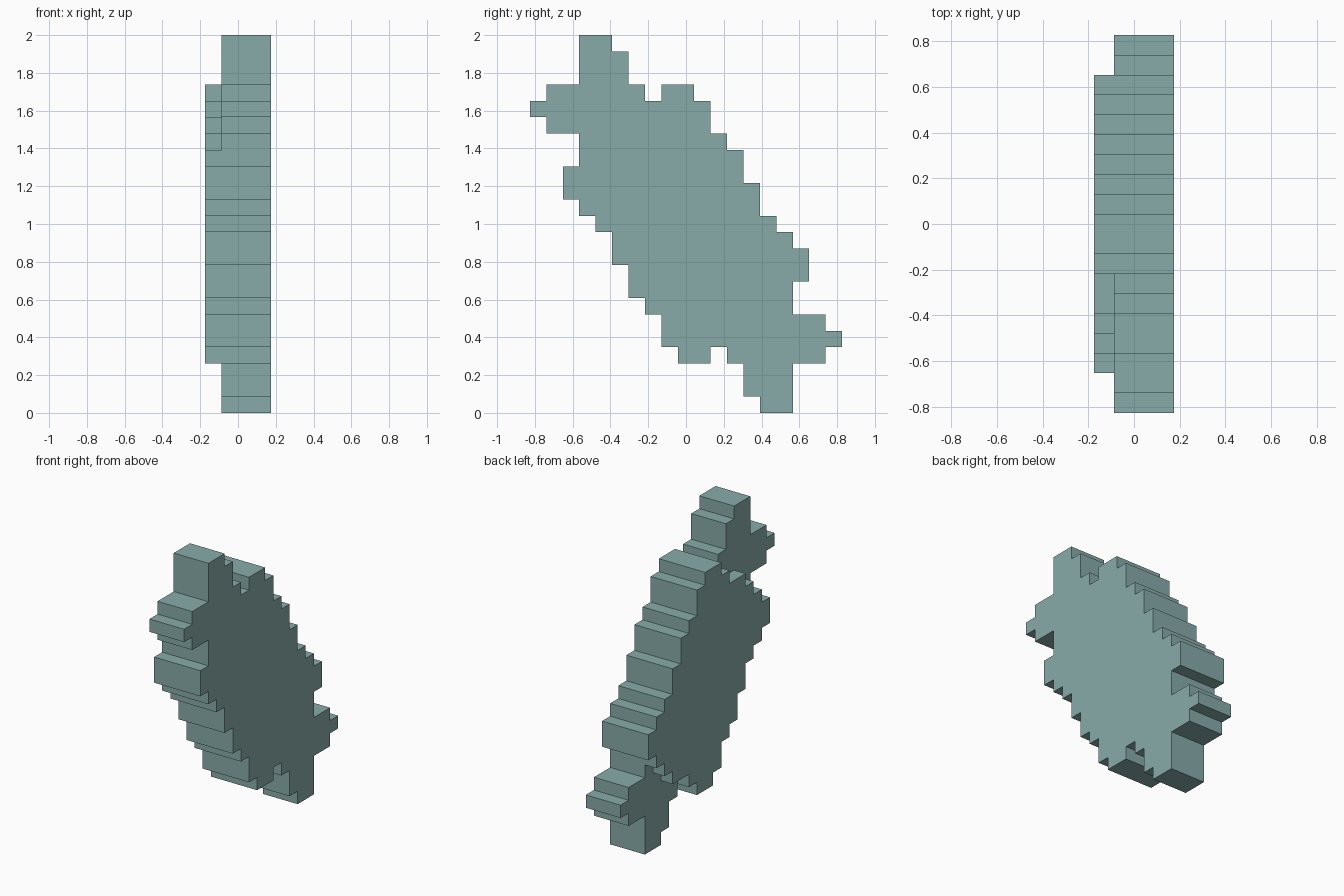
import bpy, bmesh

if "Cube" in bpy.data.objects:
    bpy.data.objects.remove(bpy.data.objects["Cube"])

U = 2 / 23  # size of one block

teal = bpy.data.materials.new("muted teal")
teal.diffuse_color = (0.242, 0.407, 0.402, 1)
teal.use_nodes = True
teal.node_tree.nodes["Principled BSDF"].inputs["Base Color"].default_value = teal.diffuse_color


def turn(points):
    """Half turn about the middle of the plate (19 x 23 blocks)."""
    return [(19 - a, 23 - b) for a, b in points]


def plate(name, outline, x0, x1):
    """Extrude a (y, z) block outline from x0 to x1."""
    bm = bmesh.new()
    verts = [bm.verts.new((x0 * U, (a - 9.5) * U, b * U)) for a, b in outline]
    face = bm.faces.new(verts)
    ext = bmesh.ops.extrude_face_region(bm, geom=[face])
    moved = [g for g in ext["geom"] if isinstance(g, bmesh.types.BMVert)]
    bmesh.ops.translate(bm, verts=moved, vec=((x1 - x0) * U, 0, 0))
    bmesh.ops.recalc_face_normals(bm, faces=bm.faces)
    me = bpy.data.meshes.new(name)
    bm.to_mesh(me)
    bm.free()
    me.materials.append(teal)
    ob = bpy.data.objects.new(name, me)
    bpy.context.collection.objects.link(ob)
    return ob


# Stepped oval body, four blocks thick: one half, repeated by a half turn
half = [(2, 13), (2, 15), (3, 15), (3, 16), (4, 16), (4, 17), (5, 17), (5, 18),
        (7, 18), (7, 19), (8, 19), (8, 20), (10, 20), (10, 19), (11, 19),
        (11, 17), (12, 17), (12, 16), (13, 16), (13, 14), (14, 14), (14, 12),
        (15, 12), (15, 11), (16, 11), (16, 10)]
plate("oval_body", half + turn(half), -2, 2)

# Pronged ends, three blocks thick, fitted against the body's steps
prong = [(3, 16), (3, 17), (1, 17), (1, 18), (0, 18), (0, 19), (1, 19), (1, 20),
         (3, 20), (3, 23), (5, 23), (5, 22), (6, 22), (6, 20), (7, 20), (7, 18),
         (5, 18), (5, 17), (4, 17), (4, 16)]
plate("upper_prong", prong, -1, 2)
plate("lower_prong", turn(prong), -1, 2)
